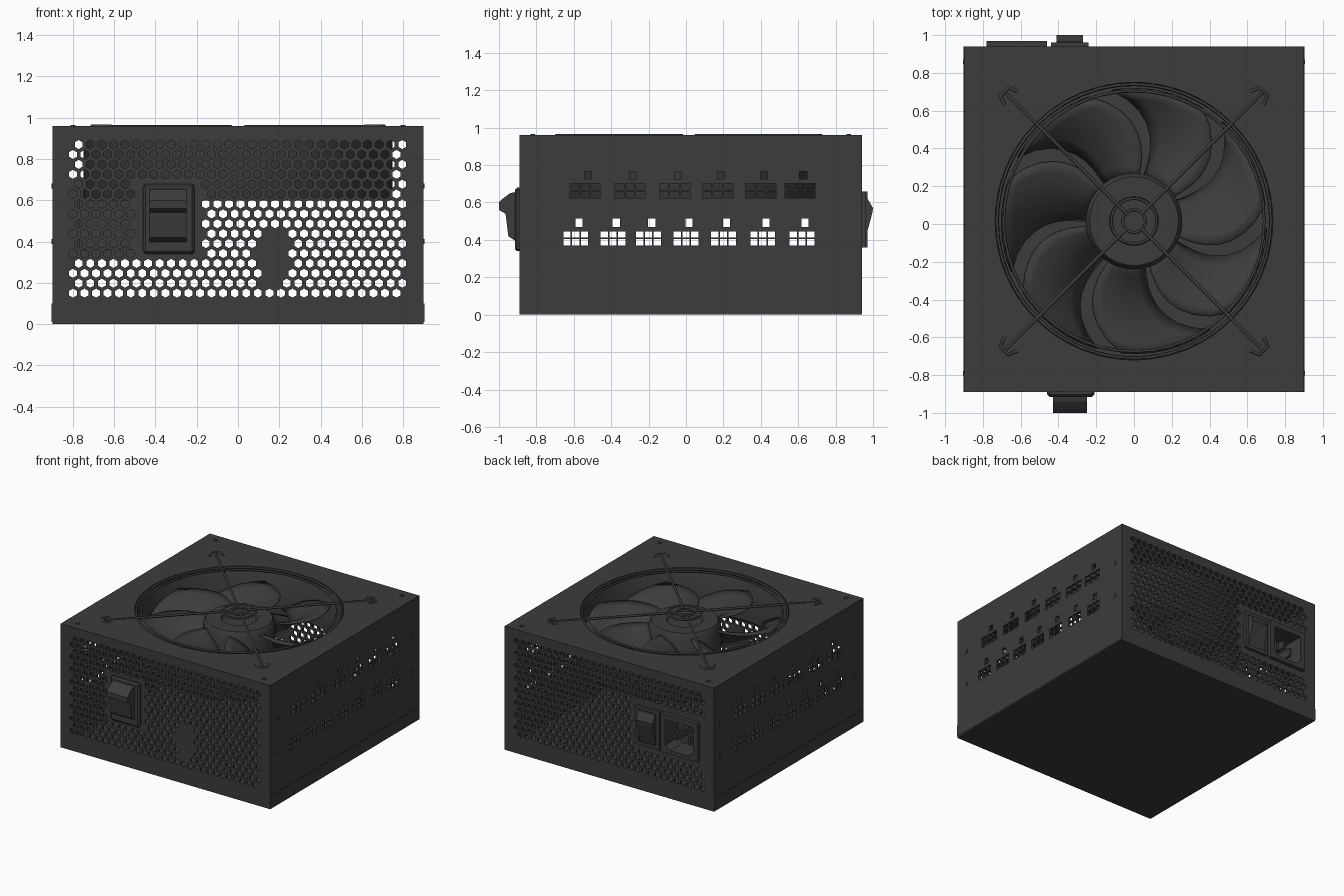
import bpy, bmesh, math
from mathutils import Vector, Matrix
from mathutils.geometry import delaunay_2d_cdt

if "Cube" in bpy.data.objects:
    bpy.data.objects.remove(bpy.data.objects["Cube"])

charcoal = bpy.data.materials.new("charcoal")
charcoal.use_nodes = True
charcoal.diffuse_color = (0.045, 0.045, 0.045, 1)
charcoal.node_tree.nodes["Principled BSDF"].inputs["Base Color"].default_value = charcoal.diffuse_color

X, Y0, Y1, Z0, Z1 = 0.9, -0.89, 0.94, 0.01, 0.96
WALL = 0.018
CENTRE = Vector((0, 0.015, 0))


def add(name, data, smooth=False):
    ob = bpy.data.objects.new(name, data)
    bpy.context.collection.objects.link(ob)
    data.materials.append(charcoal)
    if smooth:
        bpy.ops.object.select_all(action='DESELECT')
        ob.select_set(True)
        bpy.context.view_layer.objects.active = ob
        bpy.ops.object.shade_smooth_by_angle(angle=math.radians(35))
    return ob


def finish(name, bm, smooth=False):
    bmesh.ops.recalc_face_normals(bm, faces=bm.faces)
    me = bpy.data.meshes.new(name)
    bm.to_mesh(me)
    bm.free()
    return add(name, me, smooth)


def box(name, x0, x1, y0, y1, z0, z1, bevel=0):
    bm = bmesh.new()
    m = Matrix.Translation(((x0 + x1) / 2, (y0 + y1) / 2, (z0 + z1) / 2))
    bmesh.ops.create_cube(bm, size=1, matrix=m @ Matrix.Diagonal((x1 - x0, y1 - y0, z1 - z0, 1)))
    if bevel:
        bmesh.ops.bevel(bm, geom=bm.edges[:], offset=bevel, segments=1, affect='EDGES')
    return finish(name, bm)


def rect(u0, u1, v0, v1):
    return [(u0, v0), (u1, v0), (u1, v1), (u0, v1)]


def ngon(u, v, r, n, turn=0.0):
    return [(u + r * math.cos(turn + math.tau * i / n), v + r * math.sin(turn + math.tau * i / n)) for i in range(n)]


def panel(name, outline, holes, place, depth):
    """Sheet with convex holes, thickened along depth."""
    pts, edges, owner = [], [], []
    for k, loop in enumerate([outline] + holes):
        start, n = len(pts), len(loop)
        pts += [Vector(p) for p in loop]
        edges += [(start + i, start + (i + 1) % n) for i in range(n)]
        owner += [k] * n
    verts, _, faces, origin, _, _ = delaunay_2d_cdt(pts, edges, [], 0, 1e-5)
    bm = bmesh.new()
    bv = [bm.verts.new(place(*v)) for v in verts]
    for f in faces:
        ids = {owner[origin[i][0]] for i in f}
        if len(ids) > 1 or ids == {0}:
            bm.faces.new([bv[i] for i in f])
    ext = bmesh.ops.extrude_face_region(bm, geom=bm.faces[:], use_keep_orig=True)
    moved = [g for g in ext["geom"] if isinstance(g, bmesh.types.BMVert)]
    bmesh.ops.translate(bm, verts=moved, vec=depth)
    return finish(name, bm)


def wire(name, points, r, cyclic=False):
    cu = bpy.data.curves.new(name, 'CURVE')
    cu.dimensions = '3D'
    cu.bevel_depth, cu.bevel_resolution, cu.use_fill_caps = r, 1, True
    sp = cu.splines.new('POLY')
    sp.points.add(len(points) - 1)
    for p, co in zip(sp.points, points):
        p.co = (*co, 1)
    sp.use_cyclic_u = cyclic
    return add(name, cu)


def lathe(name, profile, n=64, closed=False):
    bm = bmesh.new()
    rings = [[bm.verts.new(Vector((*p, z)) + CENTRE) for p in ngon(0, 0, r, n)] for r, z in profile]
    pairs = list(zip(rings, rings[1:] + rings[:1])) if closed else list(zip(rings, rings[1:]))
    for a, b in pairs:
        for i in range(n):
            j = (i + 1) % n
            bm.faces.new((a[i], a[j], b[j], b[i]))
    if not closed:
        bm.faces.new(rings[0])
        bm.faces.new(rings[-1])
    return finish(name, bm, True)


def prism(name, profile, x0, x1):
    """Side profile in y and z, extruded across x."""
    bm = bmesh.new()
    f = bm.faces.new([bm.verts.new((x0, y, z)) for y, z in profile])
    ext = bmesh.ops.extrude_face_region(bm, geom=[f], use_keep_orig=True)
    moved = [g for g in ext["geom"] if isinstance(g, bmesh.types.BMVert)]
    bmesh.ops.translate(bm, verts=moved, vec=(x1 - x0, 0, 0))
    return finish(name, bm)


def honeycomb(blocked):
    holes = []
    for row in range(16):
        for col in range(29):
            u = -0.8 + 0.056 * (col + 0.5 * (row % 2))
            v = 0.15 + 0.048 * row
            if not blocked(u, v):
                holes.append(ngon(u, v, 0.022, 6, math.pi / 6))
    return holes


# perforated front and back walls
def front_blocked(u, v):
    return (-0.51 < u < -0.17 and 0.3 < v < 0.72) or ((u - 0.17) / 0.08) ** 2 + ((v - 0.31) / 0.15) ** 2 < 1


def back_blocked(u, v):
    return u < -0.2 and 0.31 < v < 0.71


socket_hole = [(-0.74, 0.42), (-0.7, 0.39), (-0.54, 0.39), (-0.5, 0.42), (-0.5, 0.62), (-0.74, 0.62)]
panel("front_wall", rect(-X, X, Z0, Z1 - 0.005), honeycomb(front_blocked),
      lambda u, v: (u, Y0, v), (0, WALL, 0))
panel("back_wall", rect(-X, X, Z0, Z1 - 0.005), honeycomb(back_blocked) + [rect(-0.76, -0.48, 0.38, 0.64)],
      lambda u, v: (u, Y1, v), (0, -WALL, 0))

# side walls with two rows of connector slots
slots = []


def add_slot(c, w, z0, z1, key0, key1):
    cw, ch = w / 3, (z1 - z0) / 2
    for i in range(3):
        for j in range(2):
            u, v = c - w / 2 + i * cw, z0 + j * ch
            slots.append(rect(u + 0.004, u + cw - 0.004, v + 0.004, v + ch - 0.004))
    slots.append(rect(c - 0.002, c + 0.036, key0, key1))


for c in (-0.54, -0.3, -0.06, 0.17, 0.4, 0.61):
    add_slot(c, 0.17, 0.62, 0.705, 0.725, 0.765)
for c in (-0.59, -0.39, -0.2, 0.0, 0.2, 0.41, 0.62):
    add_slot(c, 0.14, 0.365, 0.45, 0.47, 0.515)
for name, s in (("left_wall", 1), ("right_wall", -1)):
    panel(name, rect(Y0 + WALL, Y1 - WALL, Z0, Z1 - 0.005), slots,
          lambda u, v: (s * X, u, v), (-s * WALL, 0, 0))
    box("seam_lip", s * (X - 0.002), s * (X + 0.003), Y0, Y1, 0.01, 0.1)
    for y in (-0.79, 0.86):
        for z in (0.4, 0.67):
            box("side_screw", s * X, s * (X + 0.004), y - 0.012, y + 0.012, z - 0.012, z + 0.012)

# floor and lid with the fan opening
box("floor", -X, X, Y0, Y1, 0, WALL)
panel("lid", rect(-X, X, Y0, Y1), [ngon(CENTRE.x, CENTRE.y, 0.735, 64)],
      lambda u, v: (u, v, Z1), (0, 0, -WALL))
for sx in (-1, 1):
    for y in (-0.82, 0.87):
        box("lid_screw", sx * 0.8 - 0.012, sx * 0.8 + 0.012, y - 0.012, y + 0.012, Z1, Z1 + 0.005)

# fan shroud, hub and swept blades
lathe("fan_shroud", [(0.735, 0.95), (0.715, 0.92), (0.715, 0.62), (0.74, 0.6), (0.75, 0.62), (0.75, 0.95)], closed=True)
lathe("fan_hub", [(0.24, 0.62), (0.255, 0.64), (0.255, 0.87), (0.235, 0.9), (0.13, 0.9), (0.12, 0.89)], 40)

bm = bmesh.new()
BLADES, NR, NC = 7, 9, 7
for b in range(BLADES):
    grid = []
    for i in range(NR):
        t = i / (NR - 1)
        r = 0.235 + 0.465 * t
        sweep = -12 * t + 38 * t * t
        row = []
        for j in range(NC):
            s = j / (NC - 1)
            a = math.radians(b * 360 / BLADES - 70 + sweep + (46 - 5 * t) * s)
            z = 0.87 - 0.2 * s + 0.04 * math.sin(math.pi * s)
            row.append(bm.verts.new(Vector((r * math.cos(a), r * math.sin(a), z)) + CENTRE))
        grid.append(row)
    for i in range(NR - 1):
        for j in range(NC - 1):
            bm.faces.new((grid[i][j], grid[i + 1][j], grid[i + 1][j + 1], grid[i][j + 1]))
blades = finish("fan_blades", bm, True)
solid = blades.modifiers.new("thickness", 'SOLIDIFY')
solid.thickness = 0.012

# wire finger guard
for r in (0.06, 0.12, 0.69, 0.725):
    wire("guard_ring", [Vector((*p, 0.952)) + CENTRE for p in ngon(0, 0, r, 48)], 0.008, True)
for k in range(4):
    a = math.pi / 4 + k * math.pi / 2
    d, n = Vector((math.cos(a), math.sin(a), 0)), Vector((-math.sin(a), math.cos(a), 0))
    base = CENTRE + Vector((0, 0, 0.958))
    wire("guard_spoke", [base + d * 0.05, base + d * 0.96], 0.009)
    wire("guard_foot", [base + d * 0.92 + n * 0.05, base + d * 0.97 + n * 0.03,
                        base + d * 0.97 - n * 0.03, base + d * 0.92 - n * 0.05], 0.01)

# cable outlet on the front
box("outlet_flange", -0.46, -0.21, Y0 - 0.025, Y0 + 0.02, 0.34, 0.68, 0.012)
prism("outlet_grommet", [(-0.89, 0.66), (-0.94, 0.65), (-0.98, 0.62), (-1.0, 0.6), (-1.0, 0.56),
                         (-0.965, 0.54), (-0.95, 0.42), (-0.89, 0.38)], -0.43, -0.25)

# power switch on the back
panel("switch_frame", rect(-0.44, -0.24, 0.36, 0.66), [rect(-0.415, -0.265, 0.385, 0.635)],
      lambda u, v: (u, Y1 + 0.02, v), (0, -0.04, 0))
prism("switch_rocker", [(0.93, 0.63), (0.965, 0.63), (1.0, 0.57), (0.995, 0.54), (0.955, 0.39), (0.93, 0.39)],
      -0.41, -0.27)

# mains socket on the back
panel("socket_frame", rect(-0.78, -0.46, 0.36, 0.66), [socket_hole],
      lambda u, v: (u, Y1 + 0.03, v), (0, -0.17, 0))
box("socket_base", -0.77, -0.47, 0.78, 0.81, 0.37, 0.65)
for x, z in ((-0.68, 0.49), (-0.62, 0.53), (-0.56, 0.49)):
    box("socket_pin", x - 0.01, x + 0.01, 0.8, 0.93, z - 0.03, z + 0.03)
